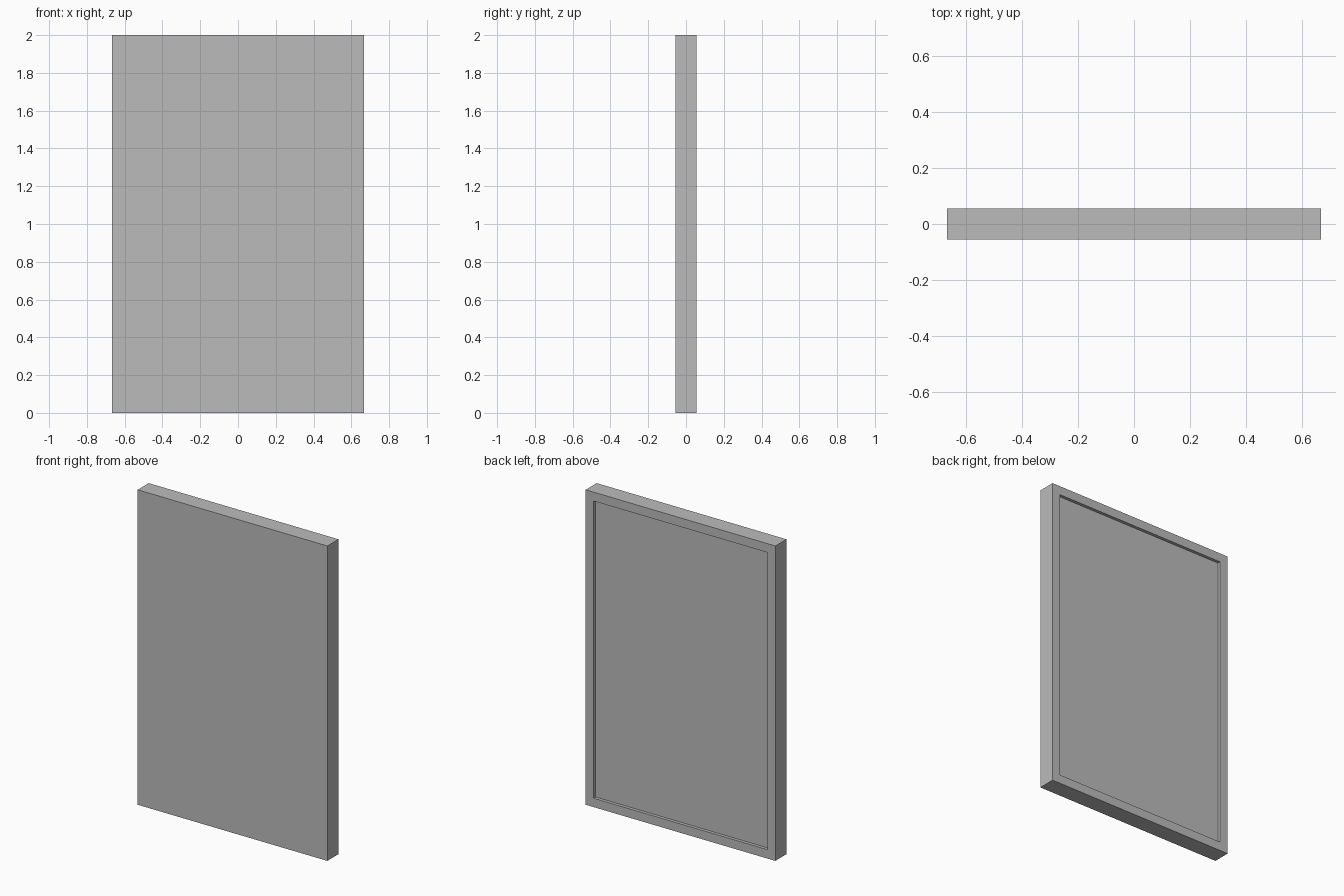
import bpy
import bmesh

if "Cube" in bpy.data.objects:
    bpy.data.objects.remove(bpy.data.objects["Cube"])

W, T, H = 1.333, 0.111, 2.0   # panel width, thickness, height
BORDER, DEPTH = 0.08, 0.02    # rim width and recess depth on the back

grey = bpy.data.materials.new("plain grey")
grey.diffuse_color = (0.5, 0.5, 0.5, 1)
grey.use_nodes = True
grey.node_tree.nodes["Principled BSDF"].inputs["Base Color"].default_value = grey.diffuse_color

# Slab standing on the ground
bm = bmesh.new()
bmesh.ops.create_cube(bm, size=1)
bmesh.ops.scale(bm, vec=(W, T, H), verts=bm.verts)
bmesh.ops.translate(bm, vec=(0, 0, H / 2), verts=bm.verts)

# Shallow straight-walled recess in the back, leaving a rim
bm.normal_update()
back = next(f for f in bm.faces if f.normal.y > 0.9)
bmesh.ops.inset_individual(bm, faces=[back], thickness=BORDER)
bmesh.ops.inset_individual(bm, faces=[back], thickness=0, depth=-DEPTH)
bm.normal_update()

mesh = bpy.data.meshes.new("panel")
bm.to_mesh(mesh)
bm.free()
mesh.materials.append(grey)
panel = bpy.data.objects.new("panel", mesh)
bpy.context.collection.objects.link(panel)
